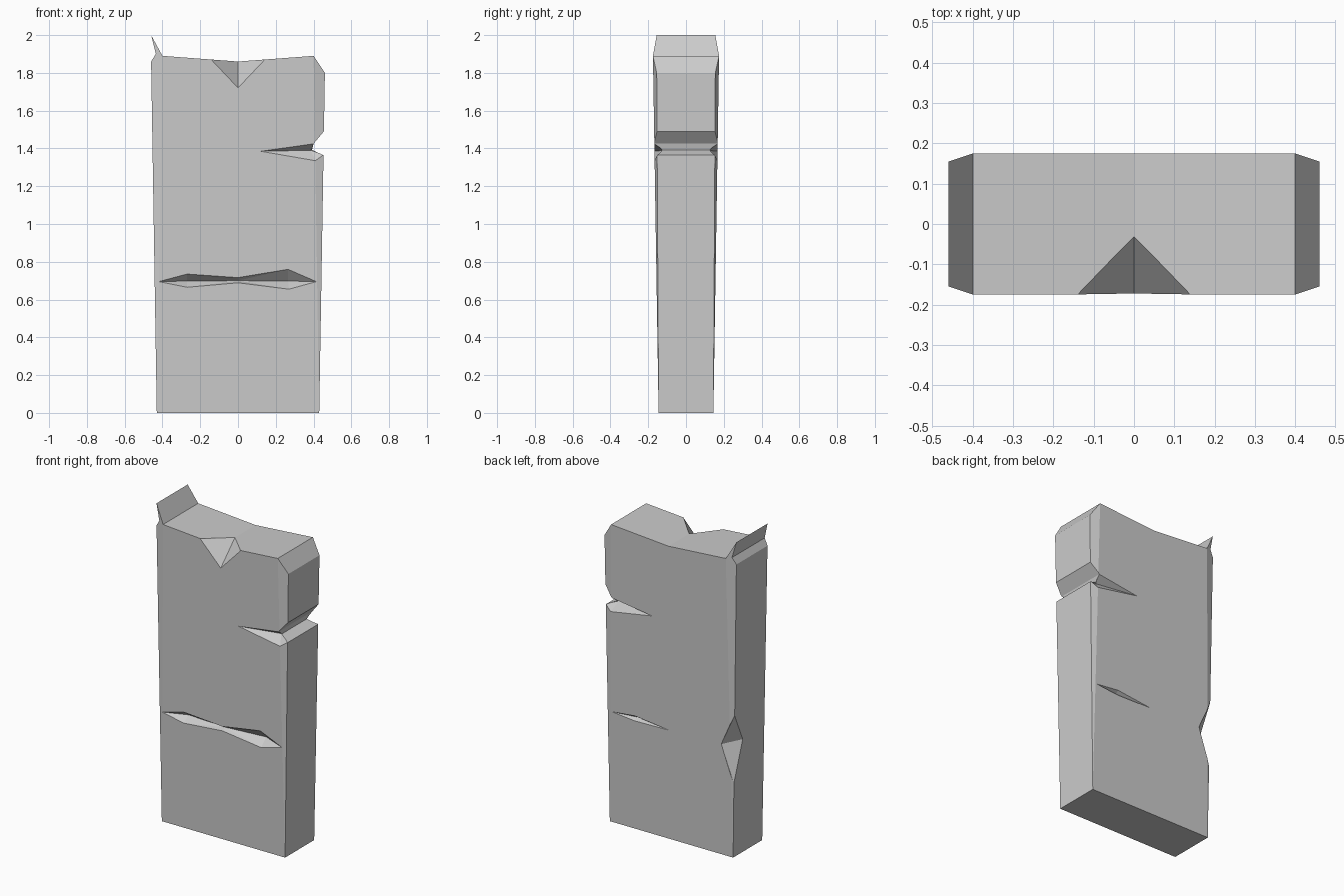
import bpy, bmesh

if "Cube" in bpy.data.objects:
    bpy.data.objects.remove(bpy.data.objects["Cube"])


def hull(name, pts):
    """Convex solid around a handful of points."""
    bm = bmesh.new()
    for p in pts:
        bm.verts.new(p)
    res = bmesh.ops.convex_hull(bm, input=bm.verts[:])
    junk = {g for g in res["geom_interior"] + res["geom_unused"]
            if isinstance(g, bmesh.types.BMVert)}
    bmesh.ops.delete(bm, geom=list(junk), context='VERTS')
    bmesh.ops.dissolve_limit(bm, angle_limit=0.002, verts=bm.verts[:], edges=bm.edges[:])
    bmesh.ops.recalc_face_normals(bm, faces=bm.faces[:])
    me = bpy.data.meshes.new(name)
    bm.to_mesh(me)
    bm.free()
    ob = bpy.data.objects.new(name, me)
    bpy.context.collection.objects.link(ob)
    return ob


def carve(target, pts):
    """Cut a convex solid out of the target."""
    cutter = hull("cutter", pts)
    cutter.hide_render = True
    mod = target.modifiers.new("carve", 'BOOLEAN')
    mod.operation, mod.solver, mod.object = 'DIFFERENCE', 'EXACT', cutter
    bpy.context.view_layer.objects.active = target
    bpy.ops.object.modifier_apply(modifier=mod.name)
    bpy.data.objects.remove(cutter)


def face_y(z):
    return 0.145 + 0.03 * z / 1.89


def gouge(side, outline, spine):
    """Cutter points: an outline on the front (-1) or back (+1) face, plus depths."""
    pts = []
    for x, z in outline:
        y = face_y(z)
        pts += [(x, side * y, z), (x, side * (y + 0.05), z)]
    return pts + [(x, side * (face_y(z) - d), z) for x, d, z in spine]


# Slab, widening upward with bevelled ends
slab_pts = []
for s in (-1, 1):
    slab_pts += [(-0.43, s * 0.145, 0), (0.43, s * 0.145, 0),
                 (-0.46, s * 0.155, 1.86), (0.46, s * 0.155, 1.8),
                 (-0.40, s * 0.175, 1.89), (0.40, s * 0.175, 1.89)]
slab = hull("stone_slab", slab_pts)

# Sagging top and chipped top front
carve(slab, [(x, y, z) for y in (-0.3, 0.3)
             for x, z in ((-0.5333, 1.9), (0, 1.86), (0.5333, 1.9))])
carve(slab, [(0, -0.03, 1.861), (0, -0.173, 1.72), (-0.14, -0.175, 1.868),
             (0.14, -0.175, 1.868), (0, -0.25, 1.72), (-0.14, -0.25, 1.868),
             (0.14, -0.25, 1.868), (0, -0.03, 1.92), (-0.14, -0.25, 1.92),
             (0.14, -0.25, 1.92)])

# Right side notch, with splits running onto both faces
carve(slab, [(x, y, z) for y in (-0.3, 0.3)
             for x, z in ((0.40, 1.425), (0.392, 1.392), (0.5, 1.343), (0.5, 1.545))])
for side in (-1, 1):
    carve(slab, gouge(side, [(0.12, 1.385), (0.405, 1.425), (0.41, 1.335)],
                      [(0.385, 0.05, 1.39), (0.455, 0.014, 1.367)]))

# Cracks across front and back
carve(slab, gouge(-1, [(-0.42, 0.695), (-0.27, 0.735), (0.003, 0.716),
                       (0.003, 0.689), (-0.27, 0.665)],
                  [(-0.27, 0.05, 0.698), (0.003, 0.03, 0.7)]))
carve(slab, gouge(-1, [(0.415, 0.695), (0.265, 0.76), (-0.003, 0.716),
                       (-0.003, 0.689), (0.27, 0.655)],
                  [(0.265, 0.06, 0.698), (-0.003, 0.03, 0.7)]))
carve(slab, gouge(1, [(0.41, 0.70), (0.25, 0.717), (0.01, 0.69), (0.25, 0.685)],
                  [(0.25, 0.03, 0.697)]))

# Chip on the back left edge
carve(slab, [(-0.4445, 0.1505, 0.90), (-0.4375, 0.149, 0.47), (-0.355, 0.157, 0.70),
             (-0.442, 0.065, 0.72), (-0.55, 0.065, 0.72), (-0.355, 0.25, 0.70),
             (-0.55, 0.25, 0.90), (-0.55, 0.25, 0.47)])

# Raised splinter on the top left edge
profile = [(-0.46, 0.155, 2.0), (-0.435, 0.163, 1.90),
           (-0.46, 0.155, 1.86), (-0.40, 0.175, 1.89)]
bm = bmesh.new()
rings = [[bm.verts.new((x, s * y, z)) for x, y, z in profile] for s in (-1, 1)]
for ring in rings:
    bm.faces.new(ring)
for i in range(4):
    j = (i + 1) % 4
    bm.faces.new((rings[0][i], rings[0][j], rings[1][j], rings[1][i]))
bmesh.ops.recalc_face_normals(bm, faces=bm.faces[:])
me = bpy.data.meshes.new("top_splinter")
bm.to_mesh(me)
bm.free()
bpy.context.collection.objects.link(bpy.data.objects.new("top_splinter", me))
